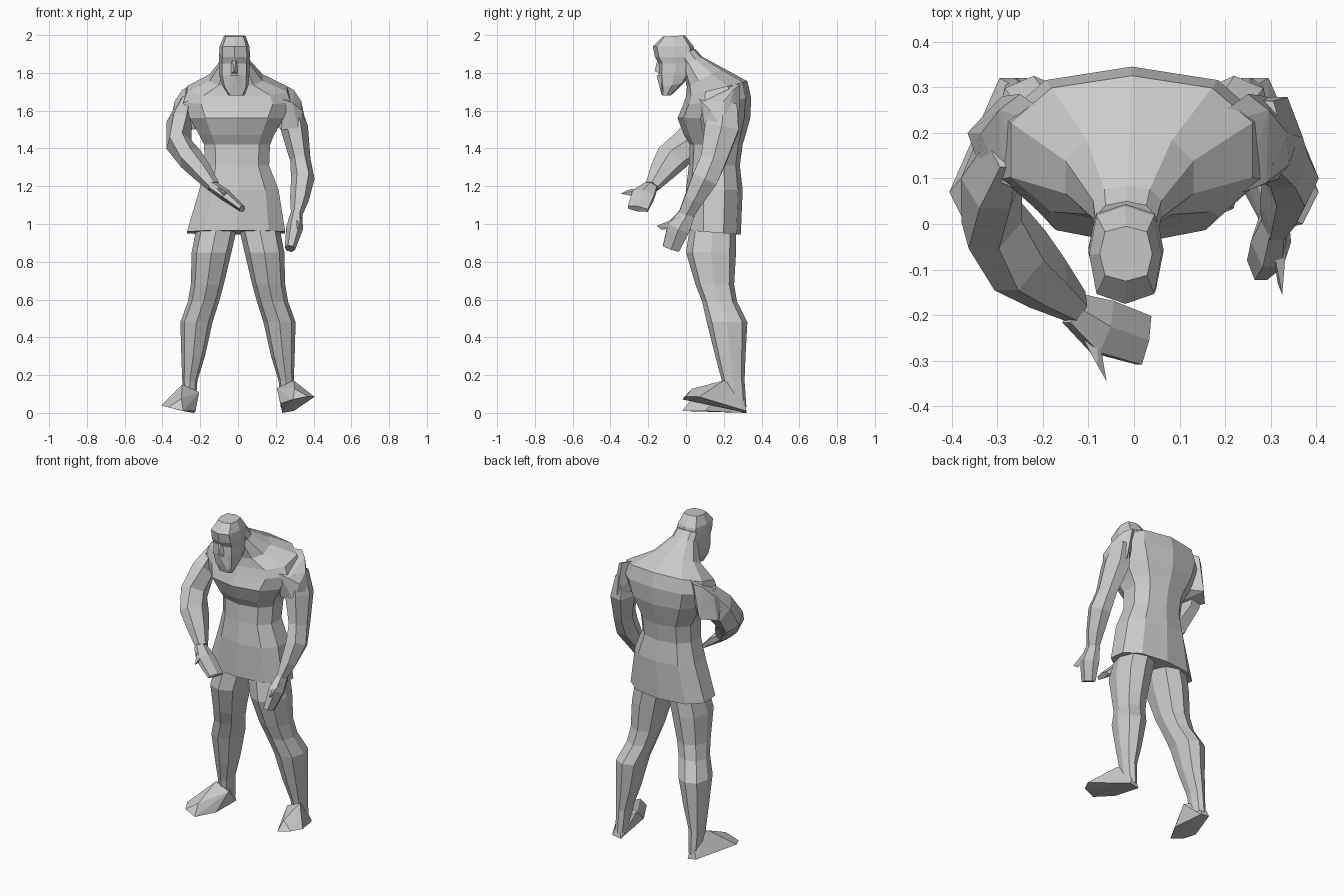
import bpy
import bmesh
import math
from mathutils import Vector

cube = bpy.data.objects.get("Cube")
if cube:
    bpy.data.objects.remove(cube, do_unlink=True)

# One plain clay grey for the whole figure
GREY = (0.6, 0.6, 0.6, 1)
clay = bpy.data.materials.new("clay_grey")
clay.use_nodes = True
clay.diffuse_color = GREY
clay.node_tree.nodes["Principled BSDF"].inputs["Base Color"].default_value = GREY


def finish(name, bm):
    """Turn a bmesh into a flat shaded grey object."""
    bmesh.ops.recalc_face_normals(bm, faces=bm.faces)
    mesh = bpy.data.meshes.new(name)
    bm.to_mesh(mesh)
    bm.free()
    mesh.materials.append(clay)
    obj = bpy.data.objects.new(name, mesh)
    bpy.context.collection.objects.link(obj)
    return obj


def outline(sides, boxy=1.0):
    """Polygon filling the unit square, with a corner on the y axis."""
    pts = []
    for i in range(sides):
        angle = math.tau * i / sides - math.pi / 2
        c, s = math.cos(angle), math.sin(angle)
        pts.append((math.copysign(abs(c) ** boxy, c), math.copysign(abs(s) ** boxy, s)))
    wide = max(abs(p[0]) for p in pts)
    return [(x / wide, y) for x, y in pts]


def skin(name, rings):
    """Bridge rings of points and close both ends."""
    bm = bmesh.new()
    loops = [[bm.verts.new(p) for p in ring] for ring in rings]
    for low, high in zip(loops, loops[1:]):
        for i in range(len(low)):
            j = (i + 1) % len(low)
            bm.faces.new((low[i], low[j], high[j], high[i]))
    bm.faces.new(loops[0])
    bm.faces.new(loops[-1])
    return finish(name, bm)


def stack(name, levels, sides=8, boxy=1.0, mirror=1):
    """Upright form from levels of left, right, front, back, height, slope."""
    shape = outline(sides, boxy)
    rings = []
    for x0, x1, y0, y1, z, slope in levels:
        cx, cy, rx, ry = (x0 + x1) / 2, (y0 + y1) / 2, (x1 - x0) / 2, (y1 - y0) / 2
        rings.append([(mirror * (cx + rx * a), cy + ry * b, z + slope * ry * b)
                      for a, b in shape])
    return skin(name, rings)


def limb(name, stations, sides=6):
    """Tube along stations of x, y, z, width, depth; width runs front to back."""
    shape = outline(sides)
    side = Vector((0, 1, 0))
    spots = [Vector(s[:3]) for s in stations]
    rings = []
    for i, (spot, station) in enumerate(zip(spots, stations)):
        along = (spots[min(i + 1, len(spots) - 1)] - spots[max(i - 1, 0)]).normalized()
        u = (side - along * side.dot(along)).normalized()
        v = along.cross(u)
        rings.append([spot + u * (station[3] * a) + v * (station[4] * b) for a, b in shape])
    return skin(name, rings)


def hull(name, points):
    """Faceted solid wrapped round a few corner points."""
    bm = bmesh.new()
    for p in points:
        bm.verts.new(p)
    result = bmesh.ops.convex_hull(bm, input=bm.verts)
    loose = [v for v in result["geom_interior"] if isinstance(v, bmesh.types.BMVert)]
    bmesh.ops.delete(bm, geom=loose, context="VERTS")
    return finish(name, bm)


# Tunic: flared skirt, waist, chest and sloping shoulders up to the neck
stack("tunic_torso", [
    (-.27, .25, .0, .29, .955, -.08),
    (-.205, .215, .0, .3, 1.18, 0),
    (-.175, .165, .015, .285, 1.31, 0),
    (-.18, .17, .02, .3, 1.42, 0),
    (-.205, .19, -.01, .315, 1.47, 0),
    (-.255, .24, -.045, .34, 1.56, 0),
    (-.29, .28, -.015, .345, 1.65, .1),
    (-.27, .26, .0, .325, 1.715, .25),
    (-.15, .13, .005, .2, 1.775, .5),
    (-.09, .06, -.02, .085, 1.86, .5),
    (-.085, .05, -.06, .05, 1.91, .3),
], sides=10, boxy=.85)

# Head with a boxy jaw, brow and flat crown
stack("head", [
    (-.05, .035, -.125, -.08, 1.68, 0),
    (-.085, .055, -.135, -.01, 1.735, .2),
    (-.1, .06, -.145, .02, 1.79, 0),
    (-.1, .06, -.145, .04, 1.85, 0),
    (-.1, .065, -.165, .05, 1.885, 0),
    (-.098, .06, -.175, .04, 1.94, 0),
    (-.075, .04, -.125, -.005, 1.995, .06),
], boxy=.65)
hull("nose", [(-.02, -.166, 1.81), (-.045, -.13, 1.79), (.005, -.13, 1.79),
              (-.03, -.15, 1.875), (-.01, -.15, 1.875)])
hull("beard", [(-.06, -.13, 1.79), (.025, -.13, 1.79), (-.02, -.155, 1.785),
               (-.04, -.13, 1.685), (.03, -.13, 1.685), (-.01, -.08, 1.69)])

# Shoulder muscles joining the back and chest to the arms
for label, way in (("left", 1), ("right", -1)):
    hull(label + "_shoulder", [
        (way * x, y, z) for x, y, z in (
            (.13, .2, 1.765), (.25, .285, 1.735), (.295, .25, 1.71), (.335, .2, 1.65),
            (.34, .13, 1.6), (.24, .07, 1.66), (.29, .09, 1.64), (.365, .2, 1.5),
            (.23, .1, 1.5), (.32, .1, 1.5), (.29, .28, 1.52), (.15, .15, 1.55))])

# Left arm hanging at the side
limb("left_arm", [
    (.285, .2, 1.64, .07, .04),
    (.298, .19, 1.51, .09, .073),
    (.33, .145, 1.34, .068, .054),
    (.343, .1, 1.24, .068, .062),
    (.325, .04, 1.13, .05, .05),
    (.31, .0, 1.05, .04, .03),
])
limb("left_hand", [
    (.31, .01, 1.06, .04, .03),
    (.3, -.04, .98, .06, .045),
    (.275, -.08, .87, .045, .028),
])
hull("left_thumb", [(.325, -.155, .99), (.315, -.13, .97), (.3, -.03, 1.04),
                    (.335, -.03, 1.04), (.32, -.05, .98)])

# Right arm bent across the front of the waist
limb("right_arm", [
    (-.285, .18, 1.63, .07, .04),
    (-.312, .1, 1.53, .085, .068),
    (-.312, .005, 1.42, .08, .07),
    (-.25, -.08, 1.345, .08, .068),
    (-.19, -.13, 1.275, .06, .055),
    (-.13, -.18, 1.2, .035, .035),
])
limb("right_hand", [
    (-.135, -.185, 1.2, .035, .03),
    (-.07, -.225, 1.155, .06, .032),
    (.022, -.255, 1.08, .055, .018),
])
hull("right_thumb", [(-.06, -.345, 1.16), (-.08, -.31, 1.18), (-.14, -.2, 1.2),
                     (-.08, -.23, 1.19), (-.09, -.24, 1.14)])

# Legs: thigh, knee, calf and heel, mirrored
for label, way in (("left", 1), ("right", -1)):
    stack(label + "_leg", [
        (.225, .29, .21, .32, .03, 0),
        (.215, .295, .19, .31, .17, 0),
        (.175, .3, .155, .315, .3, 0),
        (.135, .305, .11, .325, .48, 0),
        (.1, .265, .085, .27, .59, 0),
        (.075, .25, .05, .255, .68, 0),
        (.035, .245, .0, .265, .85, 0),
        (.005, .22, .02, .265, .98, 0),
    ], boxy=.85, mirror=way)

# Feet turned outward, the left one tilted up at the toes
for label, way, lift in (("left", 1, .06), ("right", -1, 0)):
    hull(label + "_foot", [
        (way * x, y, z + lift * (.32 - y) * 3) for x, y, z in (
            (.235, .32, 0), (.295, .32, .01), (.225, .1, .01), (.29, -.02, .01),
            (.37, .0, .03), (.405, .07, .04), (.205, .2, .11), (.295, .2, .15),
            (.3, .03, .075), (.26, .3, .1))])
